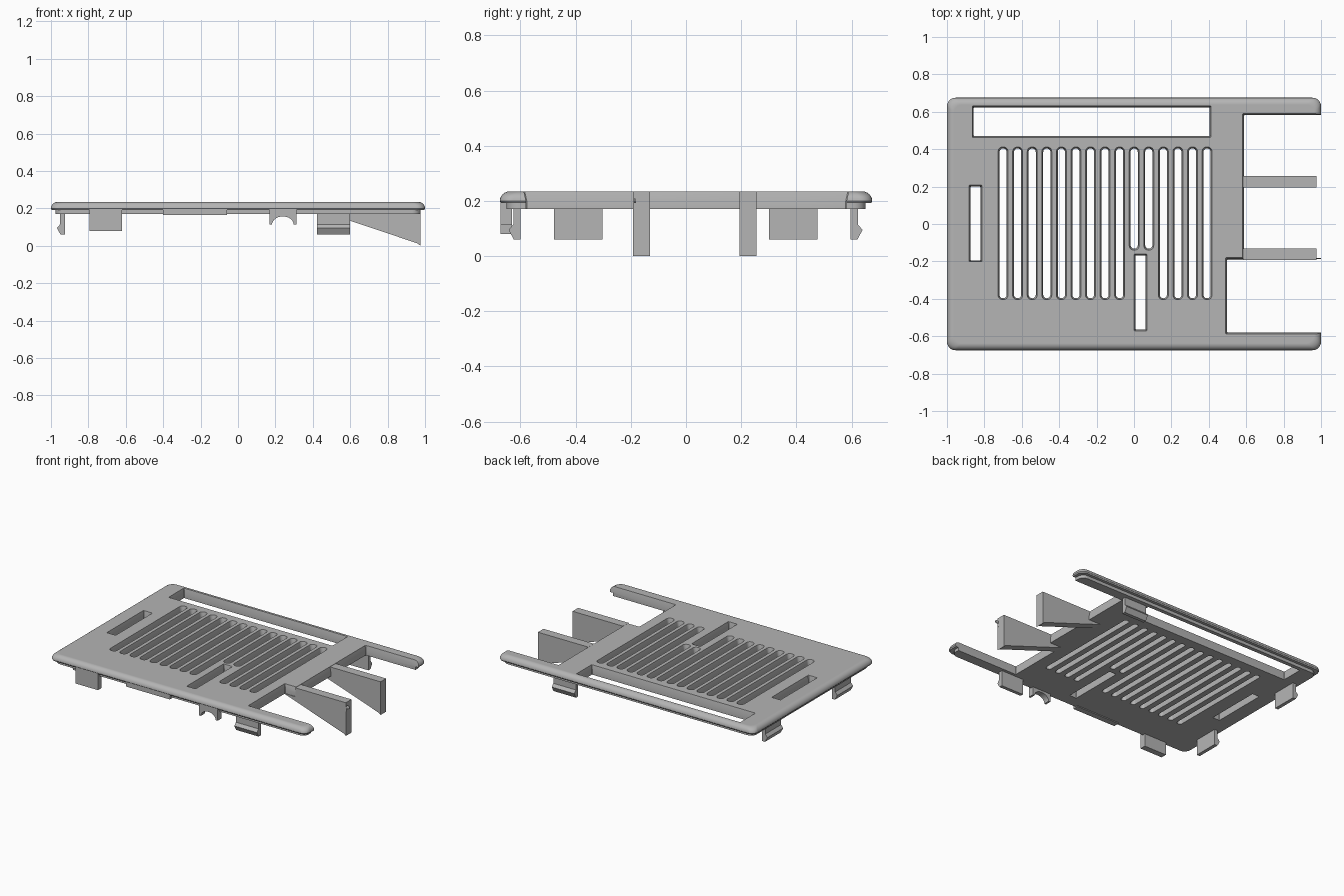
import bpy
import bmesh
from math import sin, cos, pi
from mathutils import Matrix

if "Cube" in bpy.data.objects:
    bpy.data.objects.remove(bpy.data.objects["Cube"])

grey = bpy.data.materials.new("plain grey")
grey.use_nodes = True
grey.diffuse_color = (0.46, 0.46, 0.46, 1)
grey.node_tree.nodes["Principled BSDF"].inputs["Base Color"].default_value = grey.diffuse_color


def finish(name, bm):
    bmesh.ops.recalc_face_normals(bm, faces=bm.faces)
    mesh = bpy.data.meshes.new(name)
    bm.to_mesh(mesh)
    bm.free()
    mesh.materials.append(grey)
    obj = bpy.data.objects.new(name, mesh)
    bpy.context.collection.objects.link(obj)
    return obj


def loft(bm, box, radius, levels, steps=6):
    """Stack rounded rectangles; each level is (inset, z)."""
    x0, x1, y0, y1 = box
    rings = []
    for inset, z in levels:
        hx, hy = (x1 - x0) / 2 - inset, (y1 - y0) / 2 - inset
        r = min(radius, 0.98 * hx, 0.98 * hy)
        ring = []
        for q, (sx, sy) in enumerate([(1, 1), (-1, 1), (-1, -1), (1, -1)]):
            for i in range(steps + 1):
                a = (q + i / steps) * pi / 2
                ring.append(bm.verts.new(((x0 + x1) / 2 + sx * (hx - r) + r * cos(a),
                                          (y0 + y1) / 2 + sy * (hy - r) + r * sin(a), z)))
        rings.append(ring)
    n = len(rings[0])
    for low, high in zip(rings, rings[1:]):
        for i in range(n):
            j = (i + 1) % n
            bm.faces.new((low[i], low[j], high[j], high[i]))
    bm.faces.new(rings[0][::-1])
    bm.faces.new(rings[-1])


def prism(name, profile, centre, width, angle=0):
    """Extrude an (outward, z) profile sideways, then turn it about z."""
    bm = bmesh.new()
    face = bm.faces.new([bm.verts.new((u, -width / 2, z)) for u, z in profile])
    ext = bmesh.ops.extrude_face_region(bm, geom=[face])
    verts = [g for g in ext["geom"] if isinstance(g, bmesh.types.BMVert)]
    bmesh.ops.translate(bm, verts=verts, vec=(0, width, 0))
    place = Matrix.Translation((*centre, 0)) @ Matrix.Rotation(angle, 4, "Z")
    bmesh.ops.transform(bm, matrix=place, verts=bm.verts)
    return finish(name, bm)


# Cover plate: stepped underside and rounded upper rim
bm = bmesh.new()
rim = [(0.037 * (1 - cos(t * pi / 12)), 0.2 + 0.035 * sin(t * pi / 12)) for t in range(7)]
loft(bm, (-1, 1, -0.675, 0.675), 0.045, [(0.024, 0.17), (0.024, 0.192), (0.004, 0.192)] + rim)
plate = finish("cover_plate", bm)

# Openings with slightly flared upper edges
flare = [(0.008, 0.1), (0.008, 0.2), (-0.003, 0.25)]
bm = bmesh.new()
for i in range(15):
    x = -0.7 + 0.0779 * i
    bottom = -0.14 if i in (9, 10) else -0.405
    loft(bm, (x - 0.027, x + 0.027, bottom, 0.412), 0.027, flare)
windows = [(-0.865, 0.412, 0.462, 0.632), (-0.882, -0.812, -0.202, 0.208),
           (0.0, 0.07, -0.572, -0.16)]
notches = [(0.58, 1.2, 0.195, 0.59), (0.58, 1.2, -0.19, 0.259), (0.49, 1.2, -0.588, -0.18)]
for box in windows:
    loft(bm, box, 0.003, flare, 1)
cutters = [finish("opening_cutter", bm)]
for box in notches:
    bm = bmesh.new()
    loft(bm, box, 0.003, flare, 1)
    cutters.append(finish("notch_cutter", bm))

for cutter in cutters:
    cutter.hide_render = True
    mod = plate.modifiers.new("cut", "BOOLEAN")
    mod.operation = "DIFFERENCE"
    mod.solver = "EXACT"
    mod.object = cutter
bpy.context.view_layer.update()
cut = bpy.data.meshes.new_from_object(plate.evaluated_get(bpy.context.evaluated_depsgraph_get()))
plate.modifiers.clear()
plate.data = cut
for cutter in cutters:
    bpy.data.objects.remove(cutter)

bpy.ops.object.select_all(action="DESELECT")
plate.select_set(True)
bpy.context.view_layer.objects.active = plate
bpy.ops.object.shade_smooth_by_angle(angle=pi / 7)
weighted = plate.modifiers.new("even shading", "WEIGHTED_NORMAL")
weighted.keep_sharp = True

# Wedge-shaped support arms between the notches
wedge = [(0.49, 0.171), (0.582, 0.171), (0.582, 0.234), (0.975, 0.234), (0.975, 0), (0.962, 0.012)]
for name, y in (("front_wedge_arm", -0.161), ("back_wedge_arm", 0.225)):
    prism(name, wedge, (0, y), 0.062)

# Snap clips with outward hooks
hook = [(0, 0.18), (0.026, 0.18), (0.026, 0.115), (0.043, 0.095), (0.024, 0.06), (0, 0.06)]
prism("right_clip_front", hook, (-0.925, -0.39), 0.176, pi)
prism("right_clip_back", hook, (-0.925, 0.388), 0.176, pi)
prism("front_clip", hook, (0.51, -0.6), 0.176, -pi / 2)
prism("back_clip", hook, (0.51, 0.597), 0.176, pi / 2)


# Tabs hanging under the front edge
def tab(name, x0, x1, z):
    prism(name, [(x0, 0.2), (x1, 0.2), (x1, z), (x0, z)], (0, -0.652), 0.042)


tab("front_tab", -0.795, -0.62, 0.08)
tab("front_lip", -0.4, -0.06, 0.164)
arch = [(0.24 + 0.058 * cos(t * pi / 16), 0.113 + 0.044 * sin(t * pi / 16)) for t in range(17)]
saddle = prism("cable_saddle", [(0.168, 0.113), (0.168, 0.2), (0.312, 0.2), (0.312, 0.113)] + arch,
               (0, -0.652), 0.042)
bpy.ops.object.select_all(action="DESELECT")
saddle.select_set(True)
bpy.context.view_layer.objects.active = saddle
bpy.ops.object.shade_smooth_by_angle(angle=pi / 6)
